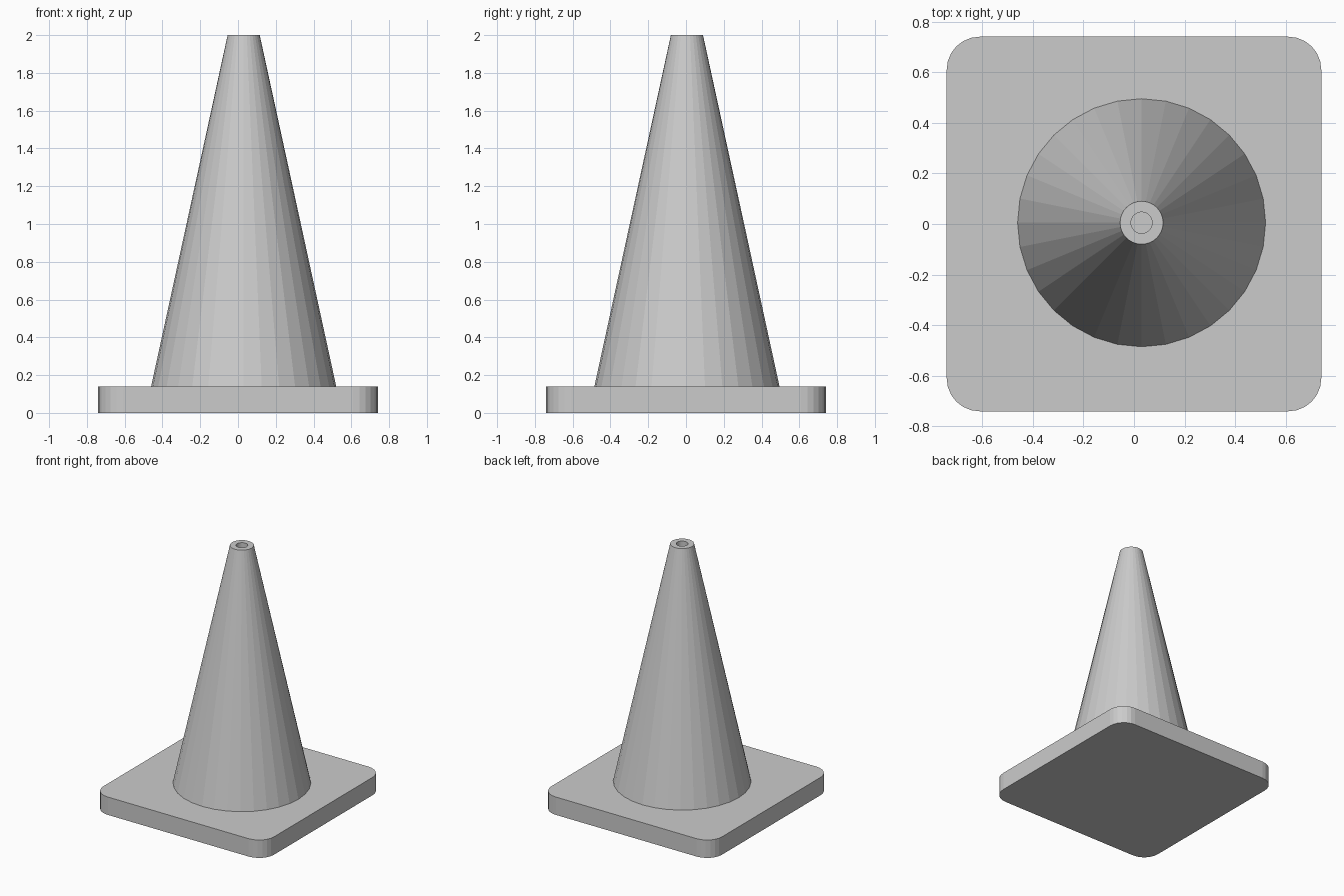
import bpy, bmesh
from math import sin, cos, pi

cube = bpy.data.objects.get("Cube")
if cube:
    bpy.data.objects.remove(cube, do_unlink=True)

grey = bpy.data.materials.new("light_grey")
grey.use_nodes = True
colour = (0.6, 0.6, 0.6, 1)
grey.diffuse_color = colour
grey.node_tree.nodes["Principled BSDF"].inputs["Base Color"].default_value = colour


def add_object(name, bm):
    bmesh.ops.recalc_face_normals(bm, faces=bm.faces)
    mesh = bpy.data.meshes.new(name)
    bm.to_mesh(mesh)
    bm.free()
    mesh.materials.append(grey)
    obj = bpy.data.objects.new(name, mesh)
    bpy.context.collection.objects.link(obj)
    return obj


# Base slab: square outline with rounded corners, extruded upwards
HALF, CORNER, THICK, STEPS = 0.74, 0.13, 0.14, 6
bm = bmesh.new()
outline = []
for quarter, (sx, sy) in enumerate([(1, 1), (-1, 1), (-1, -1), (1, -1)]):
    for i in range(STEPS + 1):
        a = (quarter + i / STEPS) * pi / 2
        outline.append(bm.verts.new((sx * (HALF - CORNER) + CORNER * cos(a),
                                     sy * (HALF - CORNER) + CORNER * sin(a), 0)))
bottom = bm.faces.new(outline)
top = bmesh.ops.extrude_face_region(bm, geom=[bottom], use_keep_orig=True)
bmesh.ops.translate(bm, vec=(0, 0, THICK),
                    verts=[v for v in top["geom"] if isinstance(v, bmesh.types.BMVert)])
add_object("base", bm)

# Cone body: rings joined from the foot, over the rim and down into the hole
SIDES = 32
profile = [(0.49, THICK), (0.085, 2.0), (0.042, 2.0), (0.042, THICK)]
bm = bmesh.new()
rings = [[bm.verts.new((r * cos(2 * pi * i / SIDES), r * sin(2 * pi * i / SIDES), z))
          for i in range(SIDES)] for r, z in profile]
for low, high in zip(rings, rings[1:]):
    for i in range(SIDES):
        j = (i + 1) % SIDES
        bm.faces.new((low[i], low[j], high[j], high[i]))
cone = add_object("cone", bm)
cone.location = (0.03, 0.005, 0)
